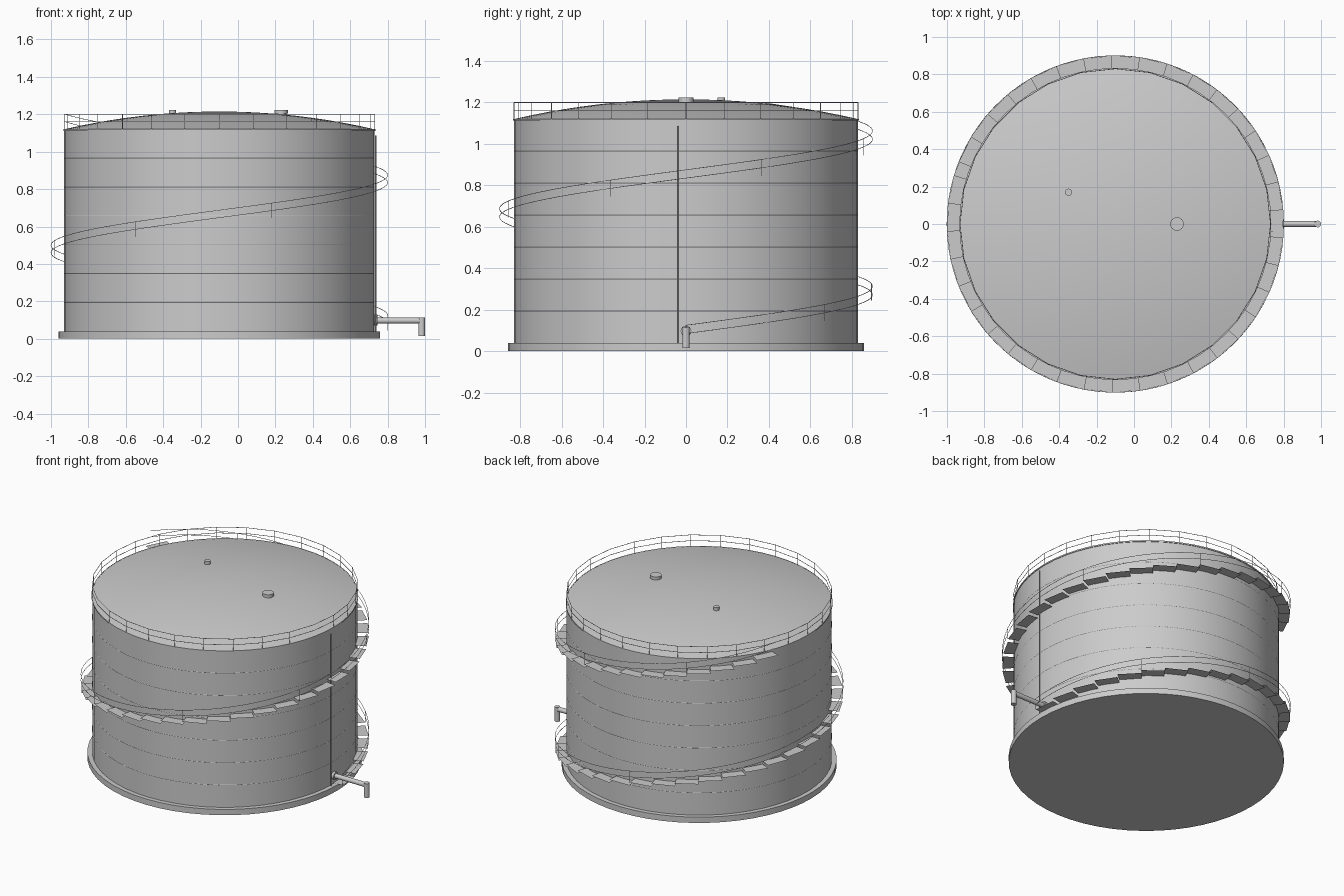
import bpy, bmesh, math
from mathutils import Vector

cube = bpy.data.objects.get("Cube")
if cube:
    bpy.data.objects.remove(cube, do_unlink=True)

CX = -0.1                 # tank axis
R = 0.83                  # shell radius
STAIR_R = 0.90            # outer edge of the stair
Z0, Z1 = 0.04, 1.12       # bottom and top of the shell

grey = bpy.data.materials.new("painted_steel_grey")
grey.use_nodes = True
grey.diffuse_color = (0.6, 0.6, 0.6, 1)
grey.node_tree.nodes["Principled BSDF"].inputs["Base Color"].default_value = (0.6, 0.6, 0.6, 1)


def finish(name, bm, smooth=True, weld=True):
    if weld:
        bmesh.ops.remove_doubles(bm, verts=bm.verts, dist=1e-5)
        bmesh.ops.recalc_face_normals(bm, faces=bm.faces)
    me = bpy.data.meshes.new(name)
    bm.to_mesh(me)
    bm.free()
    me.materials.append(grey)
    ob = bpy.data.objects.new(name, me)
    bpy.context.collection.objects.link(ob)
    if smooth:
        bpy.ops.object.select_all(action='DESELECT')
        ob.select_set(True)
        bpy.context.view_layer.objects.active = ob
        bpy.ops.object.shade_smooth_by_angle(angle=math.radians(35))
    return ob


def lathe(name, profile, x=CX, y=0.0, sides=56):
    """Spin (radius, height) points around a vertical axis."""
    bm = bmesh.new()
    vs = [bm.verts.new((x + r, y, z)) for r, z in profile]
    es = [bm.edges.new(p) for p in zip(vs, vs[1:])]
    bmesh.ops.spin(bm, geom=vs + es, cent=(x, y, 0), axis=(0, 0, 1),
                   angle=math.tau, steps=sides, use_merge=True)
    return finish(name, bm)


def add_tube(bm, pts, r, sides=6, closed=False):
    """Sweep a round section along a path with mitred joints."""
    pts = [Vector(p) for p in pts]
    n, rings = len(pts), []
    for i, p in enumerate(pts):
        a = pts[i - 1] if (i or closed) else p
        b = pts[(i + 1) % n] if (i < n - 1 or closed) else p
        t = (b - a).normalized()
        ref = Vector((0, 0, 1)) if abs(t.z) < 0.9 and abs(t.y) < 0.9 or closed else Vector((0, 1, 0))
        if n < 9 and not closed:
            ref = Vector((0, 1, 0)) if abs(t.y) < 0.9 else Vector((0, 0, 1))
        u = t.cross(ref).normalized()
        v = t.cross(u)
        rings.append([bm.verts.new(p + (u * math.cos(k * math.tau / sides)
                                        + v * math.sin(k * math.tau / sides)) * r)
                      for k in range(sides)])
    for i in range(n if closed else n - 1):
        A, B = rings[i], rings[(i + 1) % n]
        for k in range(sides):
            bm.faces.new((A[k], A[(k + 1) % sides], B[(k + 1) % sides], B[k]))
    if not closed:
        bm.faces.new(rings[0])
        bm.faces.new(rings[-1])


def polar(r, deg, z):
    a = math.radians(deg)
    return (CX + r * math.cos(a), r * math.sin(a), z)


# Foundation and shell
lathe("foundation_ring", [(0, 0), (0.86, 0), (0.86, Z0), (0, Z0)])
lathe("tank_shell", [(R, Z0), (R, Z1)])

# Weld seams between the shell courses
for i in range(1, 7):
    z = Z0 + (Z1 - Z0) * i / 7
    lathe(f"weld_seam_{i}", [(R, z - 0.002), (R + 0.0008, z), (R, z + 0.002)])

# Shallow domed roof and the curb around it
SPH = (R * R + 0.095 ** 2) / (2 * 0.095)
def dome_z(r):
    return 1.215 - SPH + math.sqrt(SPH * SPH - r * r)
lathe("domed_roof", [(R * i / 10, dome_z(R * i / 10)) for i in range(11)])
lathe("roof_curb", [(R, 1.112), (R + 0.004, 1.112), (R + 0.004, 1.121), (R, 1.121)])

# Roof vents: neck with a wider cap
for name, x, y, r in (("large_vent", 0.23, 0.0, 0.036), ("small_vent", -0.35, 0.17, 0.019)):
    zb = dome_z(math.hypot(x - CX, y)) - 0.01
    lathe(name, [(0, zb), (r * 0.8, zb), (r * 0.8, 1.203), (r, 1.203), (r, 1.224), (0, 1.224)],
          x, y, 16)

# Roof guard rail
POSTS = 28
bm = bmesh.new()
for z in (1.16, 1.2):
    add_tube(bm, [polar(R, i * 360 / POSTS, z) for i in range(POSTS)], 0.0017, closed=True)
for i in range(POSTS):
    a = i * 360 / POSTS
    add_tube(bm, [polar(R, a, Z1 - 0.005), polar(R, a, 1.2)], 0.0015)
finish("roof_guard_rail", bm)

# Spiral stair: thin flat treads climbing counter-clockwise
STEPS, STEP_DEG, RISE, START = 54, 9.6, 0.02, 0.045
bm = bmesh.new()
for i in range(STEPS):
    a, b, z = i * STEP_DEG, (i + 1) * STEP_DEG, START + i * RISE
    bm.faces.new([bm.verts.new(p) for p in (
        polar(R - 0.002, a, z), polar(STAIR_R, a, z), polar(STAIR_R, b, z), polar(R - 0.002, b, z))])
finish("stair_treads", bm, smooth=False, weld=False)

# Stair handrails and posts
def stair_z(deg):
    return START + RISE * deg / STEP_DEG
END = int(STEPS * STEP_DEG)
bm = bmesh.new()
for h in (0.04, 0.08):
    add_tube(bm, [polar(STAIR_R, d, stair_z(d) + h) for d in range(0, END + 1, 4)], 0.0015)
for d in range(0, END + 1, 48):
    add_tube(bm, [polar(STAIR_R, d, stair_z(d)), polar(STAIR_R, d, stair_z(d) + 0.08)], 0.0015)
finish("stair_handrail", bm)

# Level gauge pipe up the side
bm = bmesh.new()
gx = CX + math.sqrt(R * R - 0.04 ** 2) + 0.008
add_tube(bm, [(gx, -0.04, Z0), (gx, -0.04, 1.087)], 0.0035, 8)
finish("level_gauge_pipe", bm)

# Outlet pipe with a flange and a downward spout
bm = bmesh.new()
add_tube(bm, [(0.72, 0, 0.097), (0.98, 0, 0.097)], 0.016, 16)
finish("outlet_pipe", bm)
bm = bmesh.new()
add_tube(bm, [(0.72, 0, 0.097), (0.747, 0, 0.097)], 0.026, 16)
finish("outlet_flange", bm)
bm = bmesh.new()
add_tube(bm, [(0.982, 0, 0.015), (0.982, 0, 0.113)], 0.018, 16)
finish("outlet_spout", bm)
